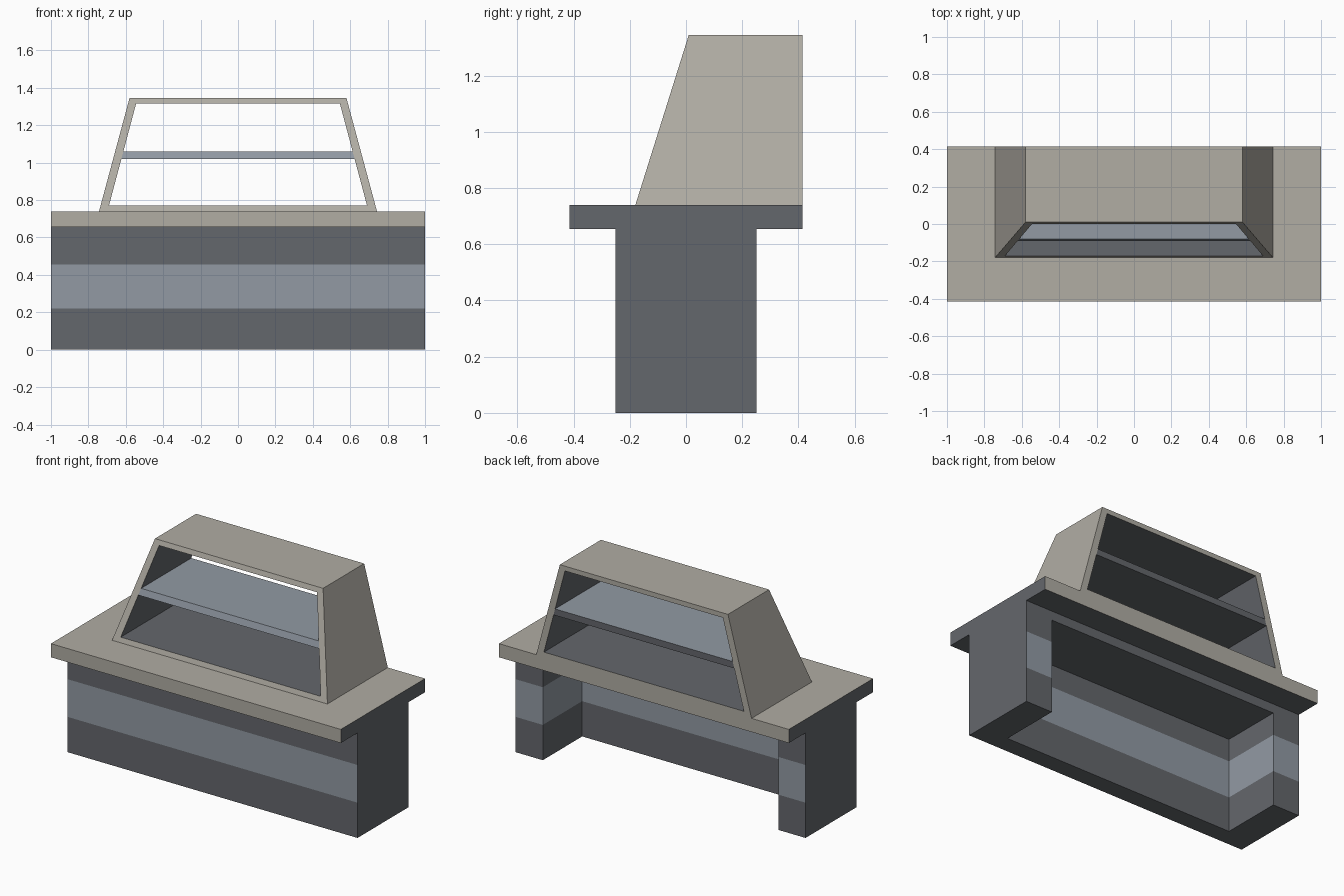
import bpy, bmesh
from mathutils import Vector

if "Cube" in bpy.data.objects:
    bpy.data.objects.remove(bpy.data.objects["Cube"])


def material(name, rgb):
    m = bpy.data.materials.new(name)
    lin = [((c / 255 + 0.055) / 1.055) ** 2.4 for c in rgb]
    m.diffuse_color = (*lin, 1)
    m.use_nodes = True
    m.node_tree.nodes["Principled BSDF"].inputs["Base Color"].default_value = m.diffuse_color
    return m


DARK, BLUE, BEIGE = range(3)
MATS = [material("dark_grey", (100, 103, 108)),
        material("blue_grey", (146, 154, 164)),
        material("warm_beige", (177, 173, 164))]


def finish(name, bm, rule):
    """Turn a bmesh into an object, colouring each face by a rule."""
    bm.normal_update()
    for f in bm.faces:
        f.material_index = rule(f.normal, f.calc_center_median())
    me = bpy.data.meshes.new(name)
    bm.to_mesh(me)
    bm.free()
    for m in MATS:
        me.materials.append(m)
    ob = bpy.data.objects.new(name, me)
    bpy.context.collection.objects.link(ob)
    return ob


def box(x, y0, y1, z0, z1):
    bm = bmesh.new()
    bmesh.ops.create_cube(bm, size=1)
    for v in bm.verts:
        v.co = Vector((v.co.x * 2 * x, y1 if v.co.y > 0 else y0, z1 if v.co.z > 0 else z0))
    return bm


# Base: banded block hollowed from the back and below
base = finish("base", box(1, -0.25, 0.25, 0, 0.655), lambda n, c: DARK)
cutter = finish("base_cutter", box(0.813, -0.138, 0.6, -0.2, 0.597), lambda n, c: DARK)
cutter.hide_render = True
mod = base.modifiers.new("hollow", 'BOOLEAN')
mod.operation, mod.object, mod.solver = 'DIFFERENCE', cutter, 'EXACT'
dg = bpy.context.evaluated_depsgraph_get()
bm = bmesh.new()
bm.from_mesh(base.evaluated_get(dg).to_mesh())
bpy.data.objects.remove(base)
bpy.data.objects.remove(cutter)
for z in (0.22, 0.455):
    bmesh.ops.bisect_plane(bm, geom=bm.verts[:] + bm.edges[:] + bm.faces[:],
                           plane_co=(0, 0, z), plane_no=(0, 0, 1))
finish("base", bm, lambda n, c: BLUE if 0.22 < c.z < 0.455 and abs(c.x) < 0.99
       and abs(n.z) < 0.5 else DARK)

# Counter: beige top, front and back, dark ends and underside
finish("counter", box(1, -0.415, 0.415, 0.655, 0.74),
       lambda n, c: DARK if abs(n.x) > 0.5 or n.z < -0.5 else BEIGE)


def slope_y(z):
    return -0.18 + (z - 0.74) * 0.19 / 0.605


def inner_x(z):
    return 0.69 - (z - 0.77) * 0.145 / 0.545


def loop(bm, z0, x0, z1, x1, y=None):
    """Trapezoid loop, on the sloped front unless y is given."""
    pts = [(-x0, z0), (x0, z0), (x1, z1), (-x1, z1)]
    return [bm.verts.new((x, slope_y(z) if y is None else y, z)) for x, z in pts]


def bridge(bm, a, b):
    return [bm.faces.new((a[i], a[(i + 1) % 4], b[(i + 1) % 4], b[i])) for i in range(4)]


# Display case: tapered open sleeve, beige outside and dark inside
outer = (0.74, 0.743, 1.345, 0.58)
inner = (0.77, inner_x(0.77), 1.315, inner_x(1.315))
bm = bmesh.new()
of, ob_ = loop(bm, *outer), loop(bm, *outer, 0.415)
nf, nb = loop(bm, *inner), loop(bm, *inner, 0.415)
bridge(bm, ob_, of)
bridge(bm, of, nf)
lining = bridge(bm, nf, nb)
bridge(bm, nb, ob_)
bmesh.ops.recalc_face_normals(bm, faces=bm.faces[:])
bm.faces.index_update()
lining_centres = [f.calc_center_median() for f in lining]
finish("display_case", bm, lambda n, c: DARK if any((c - p).length < 1e-5
       for p in lining_centres) else BEIGE)

# Shelf: fits between the case walls, blue on top and front edge
bm = bmesh.new()
shelf = (1.02, inner_x(1.02), 1.06, inner_x(1.06))
f, b = loop(bm, *shelf), loop(bm, *shelf, 0.415)
bridge(bm, b, f)
bm.faces.new(f)
bm.faces.new(b[::-1])
bmesh.ops.recalc_face_normals(bm, faces=bm.faces[:])
finish("shelf", bm, lambda n, c: BLUE if n.z > 0.7 or n.y < -0.7 else DARK)
